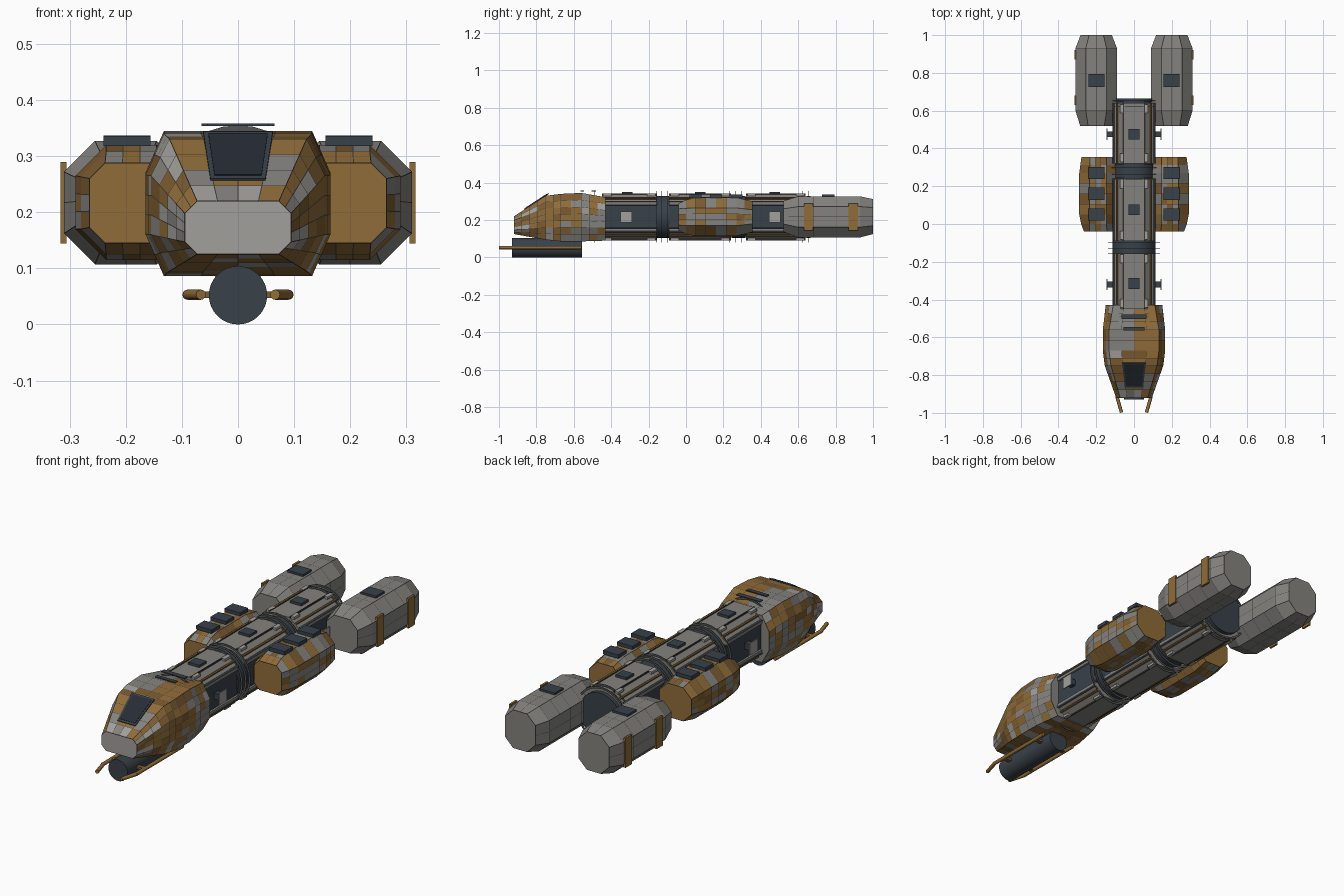
import bpy, bmesh, math, random
from mathutils import Vector, Matrix

random.seed(7)
old = bpy.data.objects.get("Cube")
if old:
    bpy.data.objects.remove(old)


def material(name, rgb):
    m = bpy.data.materials.new(name)
    m.use_nodes = True
    m.diffuse_color = (*rgb, 1)
    m.node_tree.nodes["Principled BSDF"].inputs["Base Color"].default_value = (*rgb, 1)
    return m


LIGHT = material("light grey", (0.36, 0.35, 0.33))
GREY = material("hull grey", (0.23, 0.225, 0.21))
ORANGE = material("ochre", (0.28, 0.15, 0.04))
BROWN = material("dark ochre", (0.2, 0.105, 0.03))
DARK = material("slate", (0.04, 0.052, 0.066))
GLASS = material("window", (0.02, 0.026, 0.036))
METAL = material("gunmetal", (0.085, 0.09, 0.092))
SEAM = material("seam", (0.045, 0.042, 0.036))
CZ = 0.217


def finish(name, bm, *mats):
    bmesh.ops.recalc_face_normals(bm, faces=bm.faces)
    me = bpy.data.meshes.new(name)
    bm.to_mesh(me)
    bm.free()
    for m in mats:
        me.materials.append(m)
    ob = bpy.data.objects.new(name, me)
    bpy.context.collection.objects.link(ob)
    return ob


def box(name, centre, size, mat):
    bm = bmesh.new()
    bmesh.ops.create_cube(bm, size=1, matrix=Matrix.Translation(centre) @ Matrix.Diagonal((*size, 1)))
    return finish(name, bm, mat)


def rod(name, a, b, radius, mat, sides=12):
    a, b = Vector(a), Vector(b)
    turn = (b - a).to_track_quat('Z', 'Y').to_matrix().to_4x4()
    bm = bmesh.new()
    bmesh.ops.create_cone(bm, cap_ends=True, segments=sides, radius1=radius, radius2=radius,
                          depth=(b - a).length, matrix=Matrix.Translation((a + b) / 2) @ turn)
    ob = finish(name, bm, mat)
    for p in ob.data.polygons:
        p.use_smooth = len(p.vertices) == 4 and sides > 8
    return ob


def extrude_profile(name, pts, y0, y1, mat):
    bm = bmesh.new()
    f = bm.faces.new([bm.verts.new((x, y0, z)) for x, z in pts])
    r = bmesh.ops.extrude_face_region(bm, geom=[f])
    bmesh.ops.translate(bm, vec=(0, y1 - y0, 0), verts=[v for v in r["geom"] if isinstance(v, bmesh.types.BMVert)])
    return finish(name, bm, mat)


def section(cx, st, splits):
    """Chamfered rectangle with each side split into panels."""
    y, w, z0, z1, c, d = st
    h, m = (z1 - z0) / 2, (z0 + z1) / 2
    corners = [(w - c, h), (w, h - d), (w, d - h), (w - c, -h), (c - w, -h), (-w, d - h), (-w, h - d), (c - w, h)]
    out = []
    for i, (x, z) in enumerate(corners):
        nx, nz = corners[(i + 1) % 8]
        n = splits[i % 4]
        out += [(cx + x + (nx - x) * k / n, y, m + z + (nz - z) * k / n) for k in range(n)]
    return out


def panelled_hull(name, cx, stations, splits, paint, mats):
    """Octagonal loft whose panels are inset with seams and coloured by a rule."""
    bm = bmesh.new()
    rings = [[bm.verts.new(p) for p in section(cx, s, splits)] for s in stations]
    for a, b in zip(rings, rings[1:]):
        for i in range(len(a)):
            j = (i + 1) % len(a)
            bm.faces.new((a[i], a[j], b[j], b[i]))
    bm.faces.new(rings[0])
    bm.faces.new(rings[-1])
    bmesh.ops.recalc_face_normals(bm, faces=bm.faces)
    panels = list(bm.faces)
    for f in panels:
        f.material_index = paint(f.calc_center_median(), f.normal)
    seams = bmesh.ops.inset_individual(bm, faces=panels, thickness=0.0012, depth=0.0)["faces"]
    for f in seams:
        f.material_index = len(mats)
    return finish(name, bm, *mats, SEAM)


def between(stations, steps):
    """Add evenly spaced stations between the given ones."""
    out = []
    for a, b, n in zip(stations, stations[1:], steps):
        out += [tuple(p + (q - p) * k / n for p, q in zip(a, b)) for k in range(n)]
    return out + [stations[-1]]


# Cabin
def cabin_paint(c, n):
    if n.y < -0.9:
        return 0
    if n.y > 0.9:
        return 1
    if c.y > -0.68 and n.z > 0.8:
        return 2 if c.x > 0 else 1
    if c.y > -0.68 and abs(n.x) > 0.5 and c.z < 0.23:
        return random.choice((1, 1, 1, 2))
    return random.choice((0, 1, 2, 2, 2, 3, 3))


cabin = between([(-0.92, 0.095, 0.125, 0.22, 0.022, 0.022), (-0.75, 0.155, 0.095, 0.33, 0.033, 0.065),
                 (-0.67, 0.165, 0.086, 0.34, 0.033, 0.075), (-0.56, 0.165, 0.086, 0.345, 0.033, 0.075),
                 (-0.43, 0.15, 0.09, 0.322, 0.04, 0.07)], (4, 2, 2, 3))
panelled_hull("cabin", 0, cabin, (2, 3, 2, 4), cabin_paint, (LIGHT, GREY, ORANGE, BROWN))


# Windscreen plates lying on the sloping nose
def windscreen(name, y0, y1, w0, w1, lift, mat):
    bm = bmesh.new()
    zat = lambda y: 0.22 + (y + 0.92) * 0.647 + lift
    f = bm.faces.new([bm.verts.new((x, y, zat(y))) for x, y in ((-w0, y0), (w0, y0), (w1, y1), (-w1, y1))])
    r = bmesh.ops.extrude_face_region(bm, geom=[f])
    bmesh.ops.translate(bm, vec=(0, 0.003, -0.005), verts=[v for v in r["geom"] if isinstance(v, bmesh.types.BMVert)])
    finish(name, bm, mat)


windscreen("windscreen_frame", -0.866, -0.736, 0.049, 0.062, 0.005, DARK)
windscreen("windscreen_glass", -0.858, -0.744, 0.042, 0.053, 0.007, GLASS)
box("cabin_roof_strip_front", (0, -0.555, 0.356), (0.11, 0.02, 0.004), DARK)
box("cabin_roof_strip_rear", (0, -0.492, 0.356), (0.13, 0.024, 0.004), DARK)

# Fuselage core, collars and hoops
rod("fuselage_core", (0, -0.45, CZ), (0, 0.66, CZ), 0.106, DARK, 24)
for y, d in ((-0.123, 0.075), (0.28, 0.075), (0.655, 0.02)):
    rod("collar", (0, y - d / 2, CZ), (0, y + d / 2, CZ), 0.113, DARK, 24)


def hoop(y):
    bm = bmesh.new()
    ring = [[], []]
    for k in range(32):
        a = math.tau * k / 32
        for r, row in zip((0.128, 0.138), ring):
            row.append(bm.verts.new((r * math.cos(a), y, CZ + r * math.sin(a))))
    for k in range(32):
        j = (k + 1) % 32
        bm.faces.new((ring[0][k], ring[1][k], ring[1][j], ring[0][j]))
    ob = finish("hoop", bm, METAL)
    ob.modifiers.new("thickness", 'SOLIDIFY').thickness = 0.003


for y in (-0.49, -0.16, -0.13, -0.1, 0.235, 0.265, 0.3, 0.625, 0.655):
    hoop(y)

# Fuselage bays: armour shells above and below, rails and hatches
for y0, y1 in ((-0.45, -0.155), (-0.09, 0.24), (0.32, 0.64)):
    mid = (y0 + y1) / 2
    for v, side in ((1, "upper"), (-1, "lower")):
        shell = [(-0.055, 0.122), (0.055, 0.122), (0.111, 0.076), (0.111, 0.063), (-0.111, 0.063), (-0.111, 0.076)]
        extrude_profile(side + "_shell", [(x, CZ + v * z) for x, z in shell], y0, y1, GREY)
        for s in (-1, 1):
            rod(side + "_rail", (s * 0.09, y0, CZ + v * 0.1), (s * 0.09, y1, CZ + v * 0.1), 0.006, BROWN, 6)
            rod(side + "_edge_rail", (s * 0.108, y0, CZ + v * 0.08), (s * 0.108, y1, CZ + v * 0.08), 0.006, METAL, 6)
            box(side + "_seam", (s * 0.056, mid, CZ + v * 0.121), (0.006, y1 - y0, 0.008), SEAM)
            for e in (y0 + 0.03, y1 - 0.03):
                box(side + "_clamp", (s * 0.065, e, CZ + v * 0.119), (0.02, 0.045, 0.012), LIGHT)
    for s in (-1, 1):
        box("side_panel", (s * 0.099, mid, CZ), (0.012, y1 - y0, 0.12), DARK)
for y in (-0.315, 0.075, 0.475):
    box("roof_hatch", (0, y, 0.345), (0.06, 0.056, 0.012), DARK)
for s in (-1, 1):
    for y in (-0.32, 0.475):
        box("side_hatch", (s * 0.142, y, CZ), (0.005, 0.06, 0.06), LIGHT)
        box("side_hatch_mount", (s * 0.12, y, CZ), (0.04, 0.03, 0.03), DARK)


# Cargo pods and engine pods
def pod_paint(c, n):
    return 1 if abs(n.y) > 0.9 else random.choice((0, 0, 1, 1, 2))


def engine_paint(c, n):
    return 0


pod = between([(-0.04, 0.075, 0.145, 0.288, 0.028, 0.028), (0.0, 0.09, 0.125, 0.308, 0.045, 0.045),
               (0.05, 0.1, 0.115, 0.32, 0.055, 0.055), (0.27, 0.1, 0.115, 0.32, 0.055, 0.055),
               (0.355, 0.088, 0.135, 0.3, 0.045, 0.045)], (1, 1, 4, 2))
engine = between([(0.52, 0.085, 0.137, 0.302, 0.042, 0.042), (0.6, 0.11, 0.107, 0.327, 0.055, 0.055),
                  (0.93, 0.11, 0.107, 0.327, 0.055, 0.055), (1.0, 0.083, 0.125, 0.312, 0.045, 0.045)], (1, 4, 1))
for s, side in ((1, "left"), (-1, "right")):
    panelled_hull(side + "_cargo_pod", s * 0.19, pod, (1, 3, 1, 3), pod_paint, (GREY, ORANGE, BROWN))
    panelled_hull(side + "_engine_pod", s * 0.2, engine, (1, 2, 1, 2), engine_paint, (GREY,))
    for y in (0.05, 0.16, 0.27):
        box(side + "_cargo_hatch", (s * 0.198, y, 0.327), (0.084, 0.064, 0.018), DARK)
    box(side + "_engine_hatch", (s * 0.198, 0.76, 0.331), (0.084, 0.068, 0.012), DARK)
    for y in (0.655, 0.895):
        box(side + "_engine_strap", (s * 0.311, y, CZ), (0.01, 0.05, 0.145), ORANGE)
    # Guide rods beside the gun
    rod(side + "_guide_rod", (s * 0.09, -0.56, 0.053), (s * 0.09, -0.92, 0.053), 0.009, ORANGE)
    rod(side + "_guide_rod_tip", (s * 0.09, -0.915, 0.053), (s * 0.066, -0.998, 0.053), 0.009, ORANGE)
    for y in (-0.62, -0.85):
        box(side + "_guide_bracket", (s * 0.065, y, 0.053), (0.05, 0.02, 0.012), BROWN)

# Gun barrel under the cabin
rod("gun_barrel", (0, -0.93, 0.052), (0, -0.555, 0.052), 0.052, DARK, 32)
